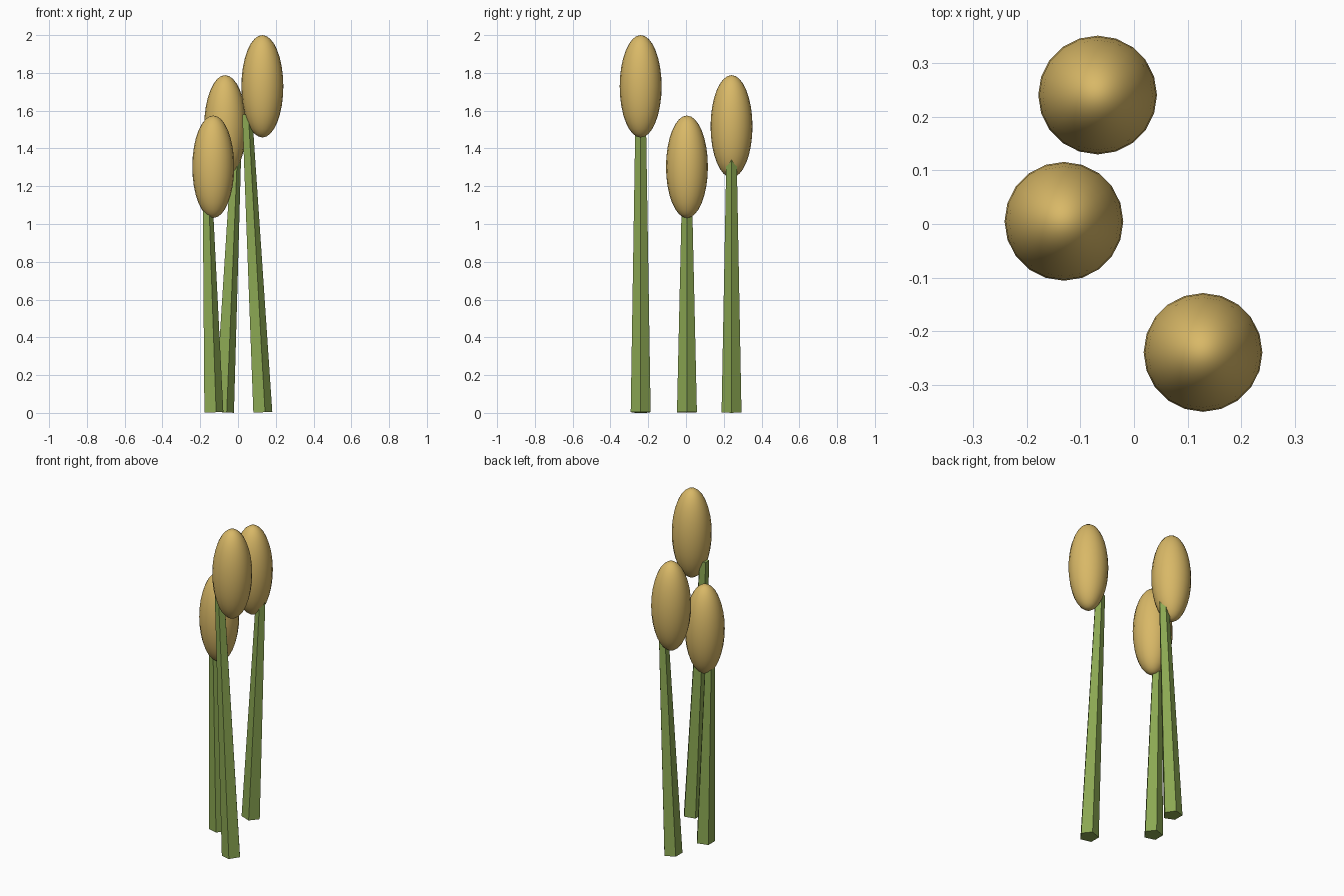
import bpy
from mathutils import Vector

if "Cube" in bpy.data.objects:
    bpy.data.objects.remove(bpy.data.objects["Cube"])


def material(name, rgb):
    m = bpy.data.materials.new(name)
    m.diffuse_color = (*rgb, 1)
    m.use_nodes = True
    m.node_tree.nodes["Principled BSDF"].inputs["Base Color"].default_value = m.diffuse_color
    return m


tan = material("tan", (0.69, 0.48, 0.135))
green = material("leaf green", (0.26, 0.39, 0.085))


def stem(name, base, top, r_base=0.0555, r_top=0.029):
    """Tapered five-sided stalk leaning from base to top, one corner facing +x."""
    base, top = Vector(base), Vector(top)
    axis = top - base
    bpy.ops.mesh.primitive_cone_add(vertices=5, radius1=r_base, radius2=r_top,
                                    depth=axis.length)
    ob = bpy.context.object
    ob.name = name
    # turn the corner from +y to +x, then lean about y
    ob.data.transform(Vector((0, 0, 1)).rotation_difference(axis).to_matrix().to_4x4()
                      @ Vector((0, 1, 0)).rotation_difference(Vector((1, 0, 0))).to_matrix().to_4x4())
    ob.location = (base + top) / 2
    ob.data.materials.append(green)
    bpy.ops.object.shade_flat()


def head(name, center):
    """Smooth elongated seed head."""
    bpy.ops.mesh.primitive_uv_sphere_add(segments=20, ring_count=16, radius=1,
                                         location=center)
    ob = bpy.context.object
    ob.name = name
    ob.scale = (0.111, 0.111, 0.271)
    ob.data.materials.append(tan)
    bpy.ops.object.shade_smooth()


# name, stem base x, stem top (x, z), head (x, z), shared y
plants = [
    ("tall", 0.126, (0.046, 1.58), (0.129, 1.729), -0.24),
    ("middle", -0.077, (-0.013, 1.345), (-0.068, 1.517), 0.241),
    ("short", -0.133, (-0.163, 1.12), (-0.131, 1.303), 0.005),
]
for name, bx, (tx, tz), (hx, hz), y in plants:
    stem(name + "_stem", (bx, y, 0.003), (tx, y, tz))
    head(name + "_seed_head", (hx, y, hz))
